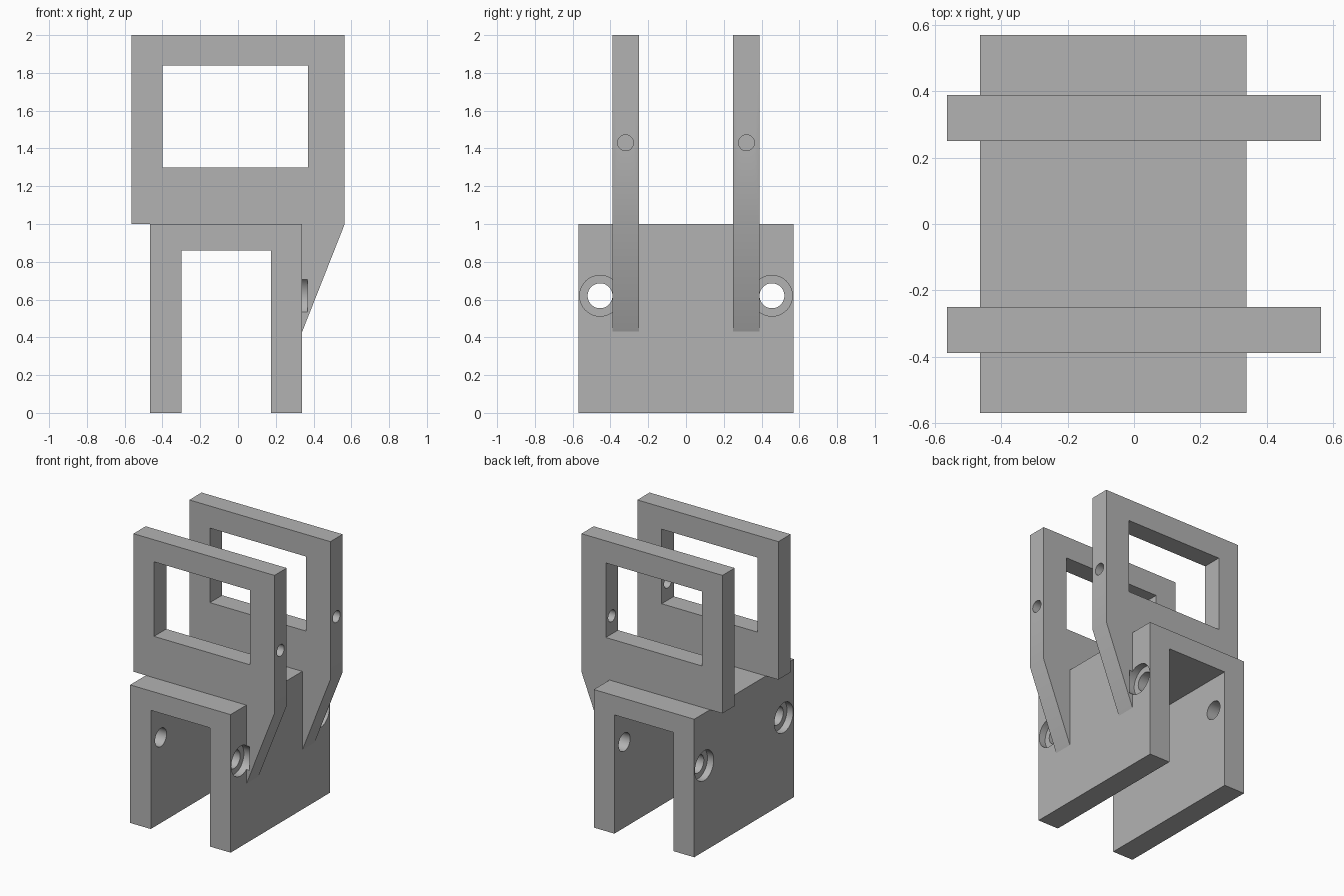
import bpy, bmesh, math
from mathutils import Matrix, Vector

if "Cube" in bpy.data.objects:
    bpy.data.objects.remove(bpy.data.objects["Cube"])

grey = bpy.data.materials.new("plain grey")
grey.diffuse_color = (0.45, 0.45, 0.45, 1)
grey.use_nodes = True
grey.node_tree.nodes["Principled BSDF"].inputs["Base Color"].default_value = grey.diffuse_color


def prism(name, outline, y0, y1):
    """Extrude an outline in the x-z plane from y0 to y1."""
    bm = bmesh.new()
    face = bm.faces.new([bm.verts.new((x, y0, z)) for x, z in outline])
    ext = bmesh.ops.extrude_face_region(bm, geom=[face])
    verts = [v for v in ext["geom"] if isinstance(v, bmesh.types.BMVert)]
    bmesh.ops.translate(bm, verts=verts, vec=Vector((0, y1 - y0, 0)))
    return finish(name, bm)


def rod(x0, x1, y, z, radius):
    """Round cutter lying along x."""
    bm = bmesh.new()
    place = Matrix.Translation(((x0 + x1) / 2, y, z)) @ Matrix.Rotation(math.pi / 2, 4, 'Y')
    bmesh.ops.create_cone(bm, cap_ends=True, segments=48, radius1=radius,
                          radius2=radius, depth=x1 - x0, matrix=place)
    return finish("cutter", bm)


def finish(name, bm):
    bmesh.ops.recalc_face_normals(bm, faces=bm.faces)
    mesh = bpy.data.meshes.new(name)
    bm.to_mesh(mesh)
    bm.free()
    mesh.materials.append(grey)
    obj = bpy.data.objects.new(name, mesh)
    bpy.context.collection.objects.link(obj)
    return obj


def cut(obj, cutters):
    """Subtract each cutter, then remove it."""
    bpy.context.view_layer.objects.active = obj
    for c in cutters:
        mod = obj.modifiers.new("cut", 'BOOLEAN')
        mod.operation = 'DIFFERENCE'
        mod.solver = 'EXACT'
        mod.object = c
        bpy.ops.object.modifier_apply(modifier=mod.name)
        bpy.data.objects.remove(c)


def shade(obj):
    bpy.ops.object.select_all(action='DESELECT')
    obj.select_set(True)
    bpy.context.view_layer.objects.active = obj
    bpy.ops.object.shade_smooth_by_angle(angle=math.radians(30))


BOLT_Y, BOLT_Z = 0.455, 0.62

# Saddle block: upside-down channel with counterbored bolt holes
saddle = prism("saddle_block", [(-0.465, 0), (-0.465, 1), (0.34, 1), (0.34, 0),
                                (0.175, 0), (0.175, 0.86), (-0.30, 0.86), (-0.30, 0)],
               -0.57, 0.57)
for side in (-1, 1):
    y = side * BOLT_Y
    cut(saddle, [rod(-0.7, 0.7, y, BOLT_Z, 0.066),
                 rod(0.29, 0.367, y, BOLT_Z, 0.108),
                 rod(-0.492, -0.415, y, BOLT_Z, 0.108)])
shade(saddle)

# Two window frames, each with a tapered gusset down the right wall
for side, name in ((-1, "front_frame"), (1, "back_frame")):
    frame = prism(name, [(-0.565, 1), (-0.565, 2), (0.565, 2), (0.565, 1),
                         (0.34, 0.43), (0.34, 1)],
                  side * 0.25, side * 0.39)
    window = prism("cutter", [(-0.40, 1.30), (-0.40, 1.84), (0.37, 1.84), (0.37, 1.30)],
                   -0.6, 0.6)
    cut(frame, [window,
                rod(0.30, 0.70, side * 0.32, 1.43, 0.042),
                rod(0.29, 0.367, side * BOLT_Y, BOLT_Z, 0.108)])
    shade(frame)
